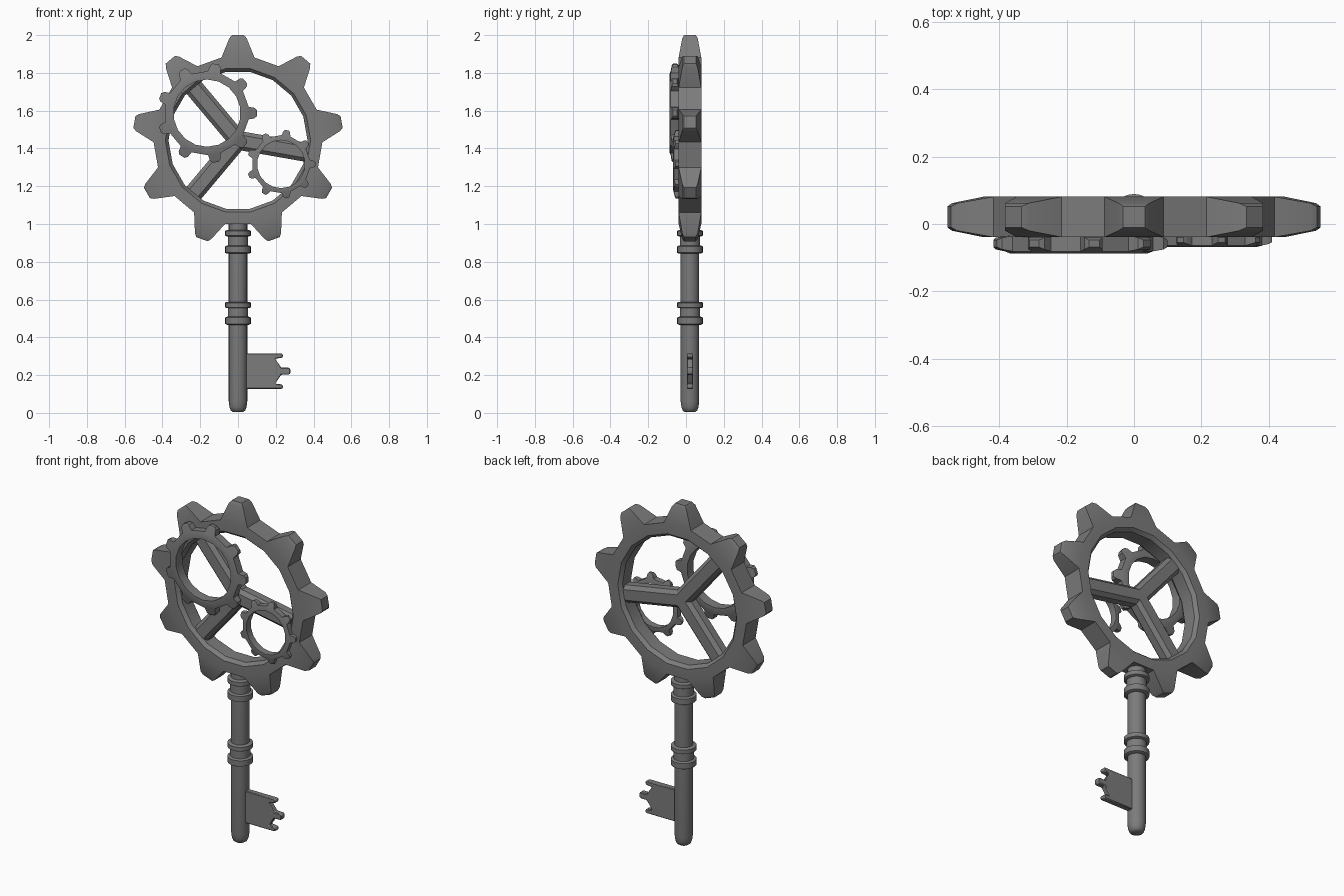
import bpy, bmesh, math
from mathutils import Vector, Matrix

if "Cube" in bpy.data.objects:
    bpy.data.objects.remove(bpy.data.objects["Cube"])

YC = 0.021  # depth centre of the key
DARK = bpy.data.materials.new("dark_iron")
DARK.diffuse_color = (0.2, 0.2, 0.2, 1)
DARK.use_nodes = True
DARK.node_tree.nodes["Principled BSDF"].inputs["Base Color"].default_value = DARK.diffuse_color


def finish(bm, name, smooth=30):
    bmesh.ops.recalc_face_normals(bm, faces=bm.faces)
    me = bpy.data.meshes.new(name)
    bm.to_mesh(me)
    bm.free()
    me.materials.append(DARK)
    ob = bpy.data.objects.new(name, me)
    bpy.context.collection.objects.link(ob)
    bpy.ops.object.select_all(action='DESELECT')
    bpy.context.view_layer.objects.active = ob
    ob.select_set(True)
    bpy.ops.object.shade_smooth_by_angle(angle=math.radians(smooth))
    return ob


def gear(name, centre, section, stages, start, half_angle, teeth=9):
    """Ring swept from a (radius, depth) section; teeth grow in (radius, half width, half depth) stages."""
    bm = bmesh.new()
    c = Vector(centre)
    n = len(section)
    rings = []
    for k in range(teeth):
        for s in (-1, 1):
            ring = []
            for i, (r, d) in enumerate(section):
                outer = i in (0, n - 1)
                a = math.radians(start + k * 360 / teeth + s * (half_angle if outer else 90 / teeth))
                ring.append(bm.verts.new(c + Vector((r * math.cos(a), d, r * math.sin(a)))))
            rings.append(ring)
    for j in range(2 * teeth):
        p, q = rings[j], rings[(j + 1) % (2 * teeth)]
        for i in range(n - 1):
            bm.faces.new((p[i], p[i + 1], q[i + 1], q[i]))
        if j % 2:  # gap between teeth
            bm.faces.new((p[-1], p[0], q[0], q[-1]))
            continue
        # tooth
        a = math.radians(start + (j // 2) * 360 / teeth)
        u = Vector((math.cos(a), 0, math.sin(a)))
        t = Vector((-math.sin(a), 0, math.cos(a)))
        loop = [p[0], q[0], q[-1], p[-1]]
        for r, w, d in stages:
            new = [bm.verts.new(c + u * r + t * (w * sw) + Vector((0, d * sd, 0)))
                   for sw, sd in ((-1, -1), (1, -1), (1, 1), (-1, 1))]
            for i in range(4):
                bm.faces.new((loop[i], loop[(i + 1) % 4], new[(i + 1) % 4], new[i]))
            loop = new
        bm.faces.new(loop)
    return finish(bm, name)


def lathe(name, profile, sides=24):
    bm = bmesh.new()
    rings = [[bm.verts.new((r * math.cos(2 * math.pi * i / sides),
                            YC + r * math.sin(2 * math.pi * i / sides), z))
              for i in range(sides)] for r, z in profile]
    for p, q in zip(rings, rings[1:]):
        for i in range(sides):
            k = (i + 1) % sides
            bm.faces.new((p[i], p[k], q[k], q[i]))
    bm.faces.new(rings[0])
    bm.faces.new(rings[-1])
    return finish(bm, name, 35)


# big gear forming the bow
HUB = (0, 0.021, 1.443)
H = 0.06
gear("bow_gear", HUB,
     [(0.447, -H), (0.385, -H), (0.368, -H + 0.02), (0.368, H - 0.02), (0.385, H), (0.447, H)],
     [(0.54, 0.046, 0.041), (0.557, 0.032, 0.031)], 90, 11.3)


# two small gears mounted on the front, teeth flush with the ring
def small_gear(name, centre, inner, root, tip, h):
    gear(name, centre,
         [(root, -h * 0.8), (root - 0.015, -h), (inner, -h), (inner, h), (root - 0.015, h), (root, h * 0.8)],
         [(tip - 0.012, tip * 0.105, h * 0.6), (tip, tip * 0.06, h * 0.35)], 0, 8.5)


small_gear("large_front_gear", (-0.164, -0.058, 1.587), 0.178, 0.223, 0.264, 0.029)
small_gear("small_front_gear", (0.228, -0.047, 1.317), 0.127, 0.154, 0.182, 0.021)

# chamfered spokes meeting at the hub
for i, deg in enumerate((130, 230, 350)):
    bm = bmesh.new()
    w, d, f = 0.05, 0.042, 0.03
    sect = [(-f, -d), (f, -d), (w, -d + 0.02), (w, d - 0.02), (f, d), (-f, d), (-w, d - 0.02), (-w, -d + 0.02)]
    ends = [[bm.verts.new((x, y, z)) for z, y in sect] for x in (-0.02, 0.385)]
    for k in range(8):
        m = (k + 1) % 8
        bm.faces.new((ends[0][k], ends[0][m], ends[1][m], ends[1][k]))
    bm.faces.new(ends[0])
    bm.faces.new(ends[1])
    bmesh.ops.transform(bm, verts=bm.verts, matrix=Matrix.Translation(HUB) @ Matrix.Rotation(-math.radians(deg), 4, 'Y'))
    finish(bm, "spoke_%d" % (i + 1))

# shaft with rounded tip
lathe("shaft", [(0.026, 0.004), (0.038, 0.012), (0.045, 0.03), (0.049, 0.06), (0.049, 1.07)])

# collars in two pairs, each pair joined by a slightly wider sleeve
for i, (lo, hi) in enumerate(((0.843, 0.968), (0.466, 0.588))):
    lathe("sleeve_%d" % (i + 1), [(0.054, lo + 0.02), (0.054, hi - 0.01)])
    for tag, z0, z1 in (("lower", lo, lo + 0.043), ("upper", hi - 0.034, hi)):
        lathe("%s_collar_%d" % (tag, i + 1),
              [(0.058, z0), (0.068, z0 + 0.005), (0.068, z1 - 0.005), (0.058, z1)])

# bit: half outline mirrored about its middle height
ZM = 0.221
half = [(0.03, 0.094), (0.232, 0.094), (0.238, 0.088), (0.238, 0.076), (0.23, 0.07),
        (0.196, 0.066), (0.23, 0.018), (0.27, 0.018), (0.277, 0.012)]
outline = half + [(x, -z) for x, z in reversed(half)]
bm = bmesh.new()
bit_face = bm.faces.new([bm.verts.new((x, YC - 0.017, ZM + z)) for x, z in outline])
ext = bmesh.ops.extrude_face_region(bm, geom=[bit_face])
bmesh.ops.translate(bm, vec=(0, 0.034, 0), verts=[v for v in ext["geom"] if isinstance(v, bmesh.types.BMVert)])
bit = finish(bm, "bit")
bev = bit.modifiers.new("edge", 'BEVEL')
bev.width = 0.004
bev.segments = 1
